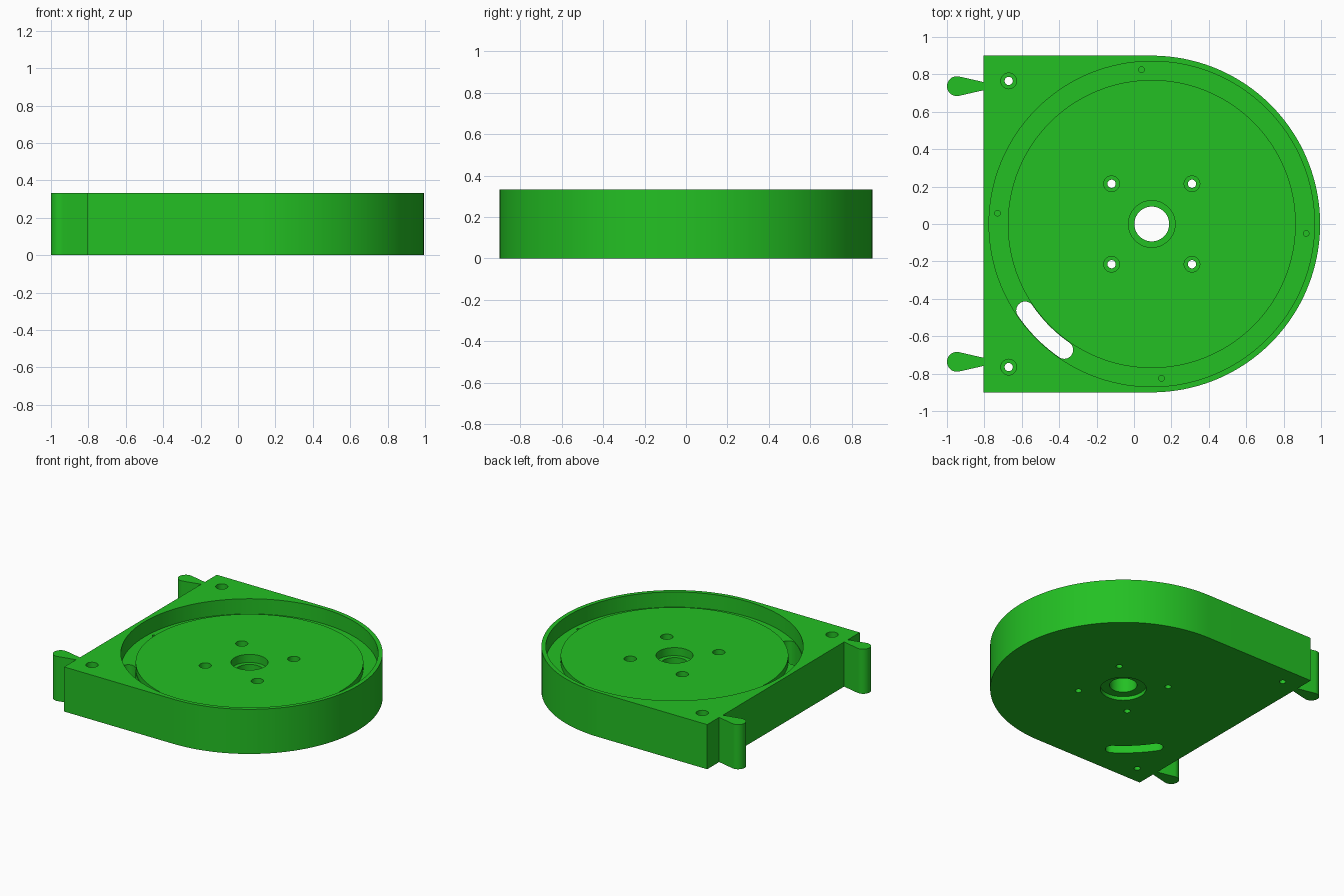
import bpy, bmesh
from math import cos, sin, pi, radians

if "Cube" in bpy.data.objects:
    bpy.data.objects.remove(bpy.data.objects["Cube"])

H = 0.333            # body height
CX = 0.095           # centre of the round end
LEFT = -0.805        # flat side of the body

green = bpy.data.materials.new("green")
green.diffuse_color = (0.017, 0.53, 0.017, 1)
green.use_nodes = True
green.node_tree.nodes["Principled BSDF"].inputs["Base Color"].default_value = green.diffuse_color


def make_object(name, bm):
    bmesh.ops.recalc_face_normals(bm, faces=bm.faces)
    mesh = bpy.data.meshes.new(name)
    bm.to_mesh(mesh)
    bm.free()
    mesh.materials.append(green)
    ob = bpy.data.objects.new(name, mesh)
    bpy.context.collection.objects.link(ob)
    return ob


def arc(cx, cy, r, a0, a1, n):
    angles = [radians(a0 + (a1 - a0) * i / n) for i in range(n + 1)]
    return [(cx + r * cos(a), cy + r * sin(a)) for a in angles]


def prism(name, outline, z0, z1):
    bm = bmesh.new()
    low = [bm.verts.new((x, y, z0)) for x, y in outline]
    top = [bm.verts.new((x, y, z1)) for x, y in outline]
    bm.faces.new(low)
    bm.faces.new(top)
    for i in range(len(low)):
        j = (i + 1) % len(low)
        bm.faces.new((low[i], low[j], top[j], top[i]))
    return make_object(name, bm)


def lathe(name, x, y, profile, n):
    """Closed solid turned from (radius, z) points, capped at both ends."""
    bm = bmesh.new()
    rings = [[bm.verts.new((x + r * cos(2 * pi * i / n), y + r * sin(2 * pi * i / n), z))
              for i in range(n)] for r, z in profile]
    for a, b in zip(rings, rings[1:]):
        for i in range(n):
            j = (i + 1) % n
            bm.faces.new((a[i], a[j], b[j], b[i]))
    bm.faces.new(rings[0])
    bm.faces.new(rings[-1])
    return make_object(name, bm)


# Body outline: round end, flat side and two teardrop tabs
outline = arc(CX, 0, 0.9, -90, 90, 96) + [(LEFT, 0.9)]
for s in (1, -1):
    y = 0.737 * s
    outline += [(LEFT, y + 0.022)]
    outline += arc(-0.947, y, 0.053, 78, 282, 24)
    outline += [(LEFT, y - 0.022)]
outline += [(LEFT, -0.9)]
body = prism("housing_body", outline, 0, H)

cutters = []

# Round pocket with a raised central floor and a lower ring groove
FLOOR, GROOVE = 0.265, 0.22
cutters.append(lathe("pocket_cutter", CX, 0, [
    (0.77, FLOOR), (0.77, GROOVE), (0.87, GROOVE), (0.87, 0.5)], 128))

# Centre bore with a counterbore on each side
cutters.append(lathe("bore_cutter", CX, 0, [
    (0.155, -0.1), (0.155, 0.028), (0.093, 0.028), (0.093, 0.205),
    (0.125, 0.205), (0.125, 0.4)], 64))


# Counterbored screw holes
def screw_hole(x, y, surface):
    ledge = surface - 0.1
    cutters.append(lathe("screw_cutter", x, y, [
        (0.022, -0.1), (0.022, ledge), (0.042, ledge), (0.042, 0.4)], 32))


for s in (1, -1):
    screw_hole(-0.67, 0.765 * s, H)
    for d in (-0.215, 0.215):
        screw_hole(CX + d, 0.215 * s, FLOOR)

# Small blind holes in the groove
for a in (93.8, 176, 273.6, 356.5):
    x, y = arc(CX, 0, 0.827, a, a, 1)[0]
    cutters.append(lathe("pin_cutter", x, y, [(0.015, 0.12), (0.015, 0.4)], 20))

# Curved slot through the groove
R, W, A0, A1 = 0.82, 0.0475, 214.3, 235.2
slot = arc(CX, 0, R + W, A0, A1, 16)
ex, ey = arc(CX, 0, R, A1, A1, 1)[0]
slot += arc(ex, ey, W, A1, A1 + 180, 16)[1:-1]
slot += arc(CX, 0, R - W, A1, A0, 16)
ex, ey = arc(CX, 0, R, A0, A0, 1)[0]
slot += arc(ex, ey, W, A0 + 180, A0 + 360, 16)[1:-1]
cutters.append(prism("slot_cutter", slot, -0.1, 0.4))

# Cut everything out of the body
bpy.context.view_layer.objects.active = body
body.select_set(True)
for c in cutters:
    c.hide_render = True
    mod = body.modifiers.new("cut", 'BOOLEAN')
    mod.operation = 'DIFFERENCE'
    mod.solver = 'EXACT'
    mod.object = c
    bpy.ops.object.modifier_apply(modifier=mod.name)
    bpy.data.objects.remove(c, do_unlink=True)

bpy.ops.object.shade_smooth_by_angle(angle=radians(30))
